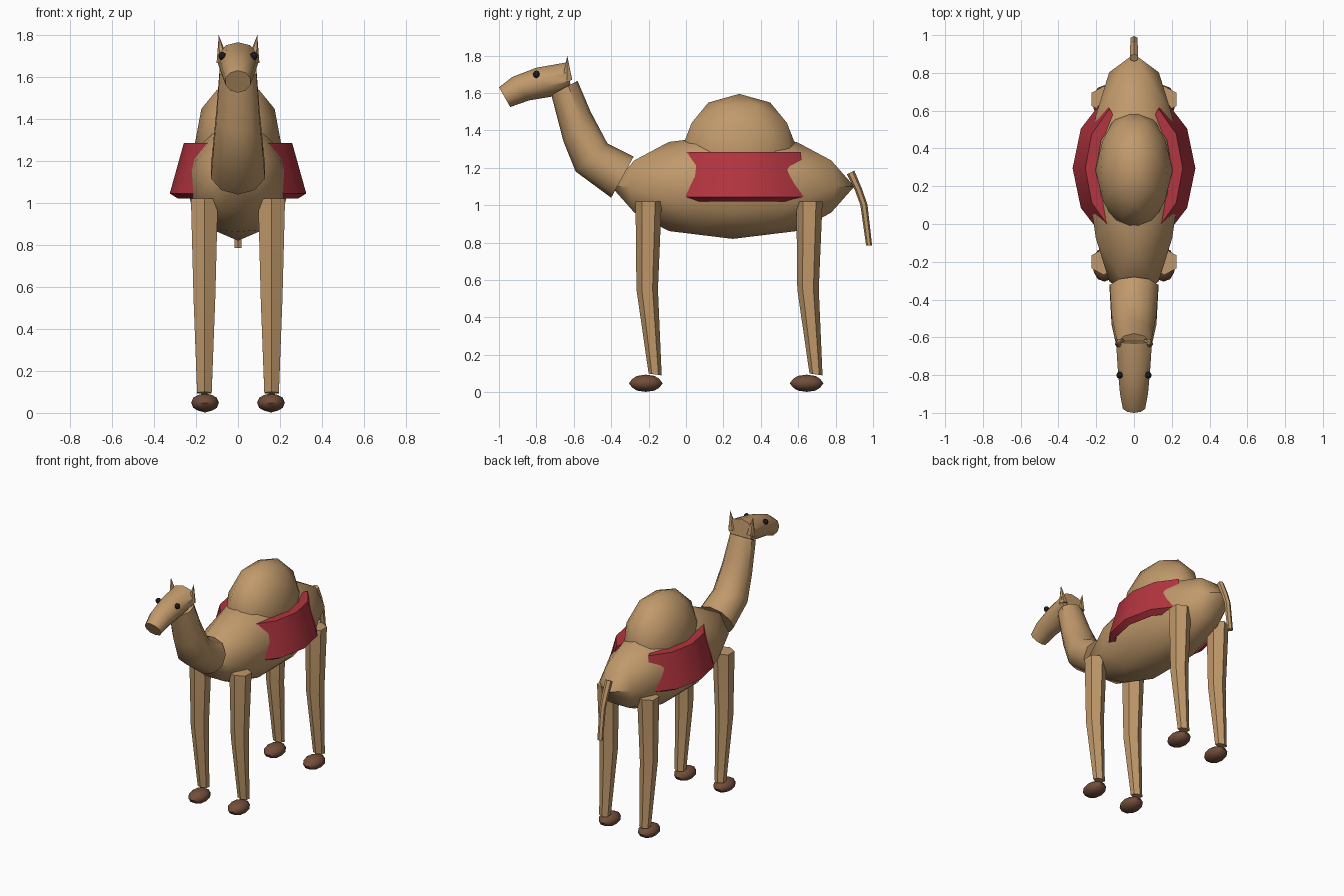
import bpy, bmesh
from math import radians, sin, cos, pi
from mathutils import Matrix, Vector

if "Cube" in bpy.data.objects:
    bpy.data.objects.remove(bpy.data.objects["Cube"])


def material(name, rgb):
    m = bpy.data.materials.new(name)
    m.use_nodes = True
    m.diffuse_color = (*rgb, 1)
    m.node_tree.nodes["Principled BSDF"].inputs["Base Color"].default_value = (*rgb, 1)
    return m


TAN = material("tan_hide", (0.53, 0.32, 0.147))
RED = material("red_cloth", (0.45, 0.035, 0.05))
BROWN = material("brown_foot", (0.17, 0.075, 0.042))
BLACK = material("black_eye", (0.01, 0.01, 0.012))


def finish(name, bm, mat, angle=40):
    bmesh.ops.recalc_face_normals(bm, faces=bm.faces)
    me = bpy.data.meshes.new(name)
    bm.to_mesh(me)
    bm.free()
    me.materials.append(mat)
    ob = bpy.data.objects.new(name, me)
    bpy.context.collection.objects.link(ob)
    bpy.ops.object.select_all(action="DESELECT")
    ob.select_set(True)
    bpy.context.view_layer.objects.active = ob
    bpy.ops.object.shade_smooth_by_angle(angle=radians(angle))
    return ob


def ellipsoid(name, center, radii, mat):
    """Low-poly ball with two-fold axes along x, y and z."""
    bm = bmesh.new()
    bmesh.ops.create_icosphere(bm, subdivisions=2, radius=1)
    turn = Matrix.Rotation(pi / 2, 4, "Z") @ Matrix.Rotation(radians(-31.717), 4, "Y")
    bm.transform(Matrix.Translation(center) @ Matrix.Diagonal((*radii, 1)) @ turn)
    return finish(name, bm, mat)


def loft(name, rings, mat, closed=False):
    """Skin a list of point rings and cap the ends."""
    bm = bmesh.new()
    vs = [[bm.verts.new(p) for p in ring] for ring in rings]
    n = len(vs[0])
    for a, b in zip(vs, vs[1:]):
        for i in range(n):
            j = (i + 1) % n
            bm.faces.new((a[i], a[j], b[j], b[i]))
    bm.faces.new(vs[0])
    bm.faces.new(vs[-1])
    return finish(name, bm, mat)


def limb(name, sections, sides, mat, x=0.0):
    """Tube from side-profile pairs: (y, z) one edge, (y, z) other edge, half width."""
    rings = []
    for a, b, w in sections:
        a, b = Vector(a), Vector(b)
        mid, half = (a + b) / 2, (a - b) / 2
        ring = []
        for i in range(sides):
            t = 2 * pi * i / sides
            p = mid + half * cos(t)
            ring.append((x + w * sin(t), p.x, p.y))
        rings.append(ring)
    return loft(name, rings, mat)


# Body and hump
ellipsoid("body", (0, 0.25, 1.10), (0.25, 0.65, 0.28), TAN)
ellipsoid("hump", (0, 0.285, 1.285), (0.205, 0.315, 0.31), TAN)

# Neck
limb("neck", [((-0.28, 1.26), (-0.40, 1.04), 0.135),
              ((-0.42, 1.33), (-0.59, 1.18), 0.125),
              ((-0.51, 1.50), (-0.655, 1.34), 0.108),
              ((-0.58, 1.665), (-0.72, 1.59), 0.092)], 10, TAN)

# Head, tapering to the muzzle
limb("head", [((-1.0, 1.63), (-0.94, 1.525), 0.062),
              ((-0.93, 1.685), (-0.84, 1.56), 0.078),
              ((-0.80, 1.735), (-0.72, 1.58), 0.09),
              ((-0.63, 1.765), (-0.615, 1.61), 0.1)], 10, TAN)

# Tail
limb("tail", [((0.90, 1.185), (0.86, 1.165), 0.025),
              ((0.94, 1.09), (0.905, 1.075), 0.024),
              ((0.97, 1.005), (0.932, 1.0), 0.022),
              ((0.995, 0.785), (0.963, 0.785), 0.02)], 6, TAN)

for side, s in (("left", 1), ("right", -1)):
    # Legs and feet
    for end, y in (("front", 0.0), ("back", 0.86)):
        limb(f"{end}_{side}_leg", [((y - 0.27, 1.02), (y - 0.13, 1.02), 0.074),
                                   ((y - 0.265, 0.55), (y - 0.15, 0.55), 0.06),
                                   ((y - 0.20, 0.10), (y - 0.13, 0.09), 0.04)],
             6, TAN, s * 0.16)
        ellipsoid(f"{end}_{side}_foot", (s * 0.157, y - 0.215, 0.048),
                  (0.066, 0.09, 0.046), BROWN)

    # Saddle cloth: a flared, curved slab along the flank
    rings = []
    for k in range(-2, 3):
        t = k * pi / 6
        rings.append([(s * rx * cos(t), 0.295 + ry * sin(t), z) for rx, ry, z in (
            (0.258, 0.365, 1.285), (0.325, 0.42, 1.045),
            (0.285, 0.37, 1.02), (0.20, 0.30, 1.285))])
    loft(f"{side}_saddle_cloth", rings, RED)

    # Ears
    bm = bmesh.new()
    axis = Vector((s * 0.15, 0, 1))
    bmesh.ops.create_cone(bm, cap_ends=True, segments=6, radius1=0.03, radius2=0, depth=0.13)
    bm.transform(Matrix.Translation((s * 0.082, -0.635, 1.735))
                 @ axis.to_track_quat("Z", "Y").to_matrix().to_4x4())
    finish(f"{side}_ear", bm, TAN)

    # Eyes
    ellipsoid(f"{side}_eye", (s * 0.076, -0.80, 1.70), (0.018, 0.018, 0.02), BLACK)
